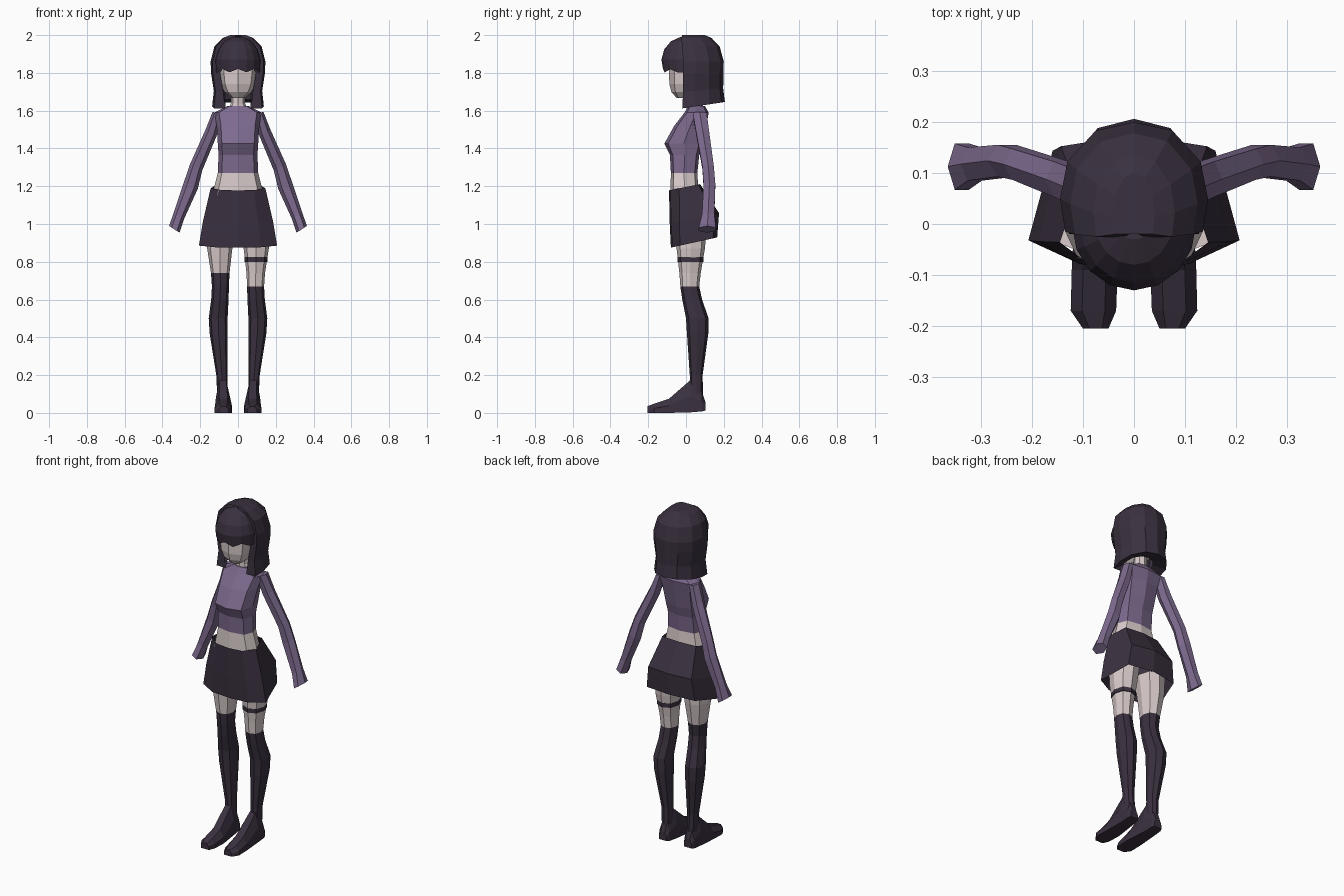
import bpy, bmesh, math

if "Cube" in bpy.data.objects:
    bpy.data.objects.remove(bpy.data.objects["Cube"])


def material(name, rgb):
    m = bpy.data.materials.new(name)
    m.diffuse_color = (*rgb, 1)
    m.use_nodes = True
    m.node_tree.nodes["Principled BSDF"].inputs["Base Color"].default_value = m.diffuse_color
    return m


LILAC = material("lilac_cloth", (0.205, 0.144, 0.27))
SKIN = material("pale_skin", (0.70, 0.60, 0.60))
DARK = material("dark_plum", (0.042, 0.030, 0.050))


def loft(name, rows, mats, closed=True, cap=(True, True), rule=None, side=1):
    """Join rows of points into a flat-shaded skin; side=-1 mirrors it in x."""
    bm = bmesh.new()
    vr = [[bm.verts.new((x * side, y, z)) for x, y, z in r] for r in rows]
    n = len(vr[0])
    for a, b in zip(vr, vr[1:]):
        for i in range(n if closed else n - 1):
            j = (i + 1) % n
            bm.faces.new((a[i], a[j], b[j], b[i]))
    if cap[0]:
        bm.faces.new(vr[0])
    if cap[1]:
        bm.faces.new(vr[-1])
    bmesh.ops.remove_doubles(bm, verts=bm.verts, dist=0.0005)
    bmesh.ops.recalc_face_normals(bm, faces=bm.faces)
    if rule:
        for f in bm.faces:
            f.material_index = rule(f.calc_center_median())
    me = bpy.data.meshes.new(name)
    bm.to_mesh(me)
    bm.free()
    for m in mats:
        me.materials.append(m)
    ob = bpy.data.objects.new(name, me)
    bpy.context.collection.objects.link(ob)
    return ob


def ring(x0, x1, y0, y1, z, tilt=0.0, n=8, p=1.0):
    """Rounded ring filling a box in plan, optionally tilted along x."""
    cx, cy, pts = (x0 + x1) / 2, (y0 + y1) / 2, []
    for i in range(n):
        c, s = math.cos(i * math.tau / n), math.sin(i * math.tau / n)
        dx = math.copysign(abs(c) ** p, c) * (x1 - x0) / 2
        dy = math.copysign(abs(s) ** p, s) * (y1 - y0) / 2
        pts.append((cx + dx, cy + dy, z + tilt * dx))
    return pts


def sym(half):
    """Mirror a half outline whose last point lies on x = 0."""
    return half + [(-x, y, z) for x, y, z in reversed(half[:-1])]


# torso: bare waist below, cropped top above
torso = [(.138, -.083, .068, 1.15), (.107, -.08, .06, 1.27), (.103, -.085, .07, 1.365),
         (.107, -.115, .09, 1.425), (.113, -.062, .108, 1.52), (.125, -.008, .12, 1.59),
         (.055, .012, .10, 1.625)]
loft("torso", [ring(-w, w, a, b, z, p=0.65) for w, a, b, z in torso], [LILAC, SKIN],
     rule=lambda c: 1 if c.z < 1.27 else 0)

# neck and head
loft("neck", [ring(-w, w, .015, .09, z) for w, z in ((.055, 1.60), (.037, 1.64), (.035, 1.74))], [SKIN])
head = [(.035, -.05, .03, 1.668), (.072, -.078, .09, 1.70), (.092, -.088, .12, 1.74),
        (.10, -.09, .13, 1.80), (.095, -.085, .13, 1.90)]
loft("head", [ring(-w, w, a, b, z, p=0.85) for w, a, b, z in head], [SKIN])


# long hair: sheet wrapped round the sides and back, open at the face
def hair_row(w, inner, yf, yb, z, slope):
    d = yb - yf
    half = [(inner, yf), (w * .93, yf), (w, yf + .3 * d), (w * .9, yf + .64 * d),
            (w * .52, yf + .92 * d), (0, yb)]
    return sym([(x, y, z + slope * (y - yf)) for x, y in half])


hair = [(.075, .065, -.005, .12, 1.65, .1), (.137, .068, -.02, .206, 1.612, .15),
        (.128, .078, -.015, .197, 1.70, .08), (.143, .095, -.015, .198, 1.80, 0),
        (.145, .06, -.015, .2, 1.86, 0), (.125, .04, -.02, .178, 1.94, 0),
        (.08, .02, -.025, .135, 1.985, 0), (.04, .01, -.02, .1, 2.0, 0)]
loft("back_hair", [hair_row(*r) for r in hair], [DARK], closed=False, cap=(False, True))

# fringe over the forehead, with a zigzag hem
fringe = [(.098, -.088, 1.83, 0), (.118, -.122, 1.803, .018), (.122, -.13, 1.87, 0),
          (.105, -.115, 1.925, 0), (.075, -.08, 1.967, 0), (.035, -.03, 1.99, 0)]
rows = []
for w, yf, z, zig in fringe:
    rows.append([(w * math.cos(k * math.pi / 8), yf * math.sin(k * math.pi / 8),
                  z + (zig if k in (2, 4, 6) else 0)) for k in range(9)])
loft("fringe", rows, [DARK], closed=False, cap=(False, True))


# skirt: flared, fuller at the back, open underneath
def skirt_row(w, yf, yb, z, slope):
    half = [(0, yf), (w * .58, yf + .008), (w, yf * .4), (w * .77, yb * .87), (0, yb)]
    pts = [(x, y, z + slope * (y - yf)) for x, y in half]
    return pts + [(-x, y, zz) for x, y, zz in reversed(pts[1:-1])]


skirt = [(.145, -.09, .075, 1.178, .2), (.186, -.086, .175, 1.0, .22), (.207, -.08, .165, .875, .22)]
loft("skirt", [skirt_row(*r) for r in skirt], [DARK], cap=(False, False))

# limbs, built for +x and mirrored
arm = [(.085, .135, .03, .115, 1.59, .1), (.113, .173, .048, .128, 1.482, .5),
       (.19, .255, .082, .152, 1.298, .5), (.213, .286, .088, .16, 1.204, .5),
       (.284, .34, .08, .155, 1.045, .55), (.31, .365, .06, .165, .972, .65)]
leg = [(.015, .165, -.06, .11, .98), (.03, .163, -.05, .1, .87), (.045, .143, -.035, .078, .74),
       (.048, .138, -.03, .07, .67), (.05, .142, -.02, .085, .60), (.055, .155, 0, .12, .50),
       (.055, .15, .005, .118, .42), (.055, .115, .02, .088, .20), (.055, .11, .02, .09, .09)]
foot = [(.102, .058, .108, .012, .06), (.085, .05, .115, .008, .11), (.025, .045, .116, .003, .175),
        (-.09, .032, .122, 0, .075), (-.17, .035, .124, 0, .048), (-.205, .05, .1, 0, .035)]


def foot_row(y, x0, x1, z0, z1):
    m, q, h = (x0 + x1) / 2, (x1 - x0) / 4, z0 + (z1 - z0) * .5
    return [(x0, y, z0), (x1, y, z0), (x1, y, h), (m + q, y, z1), (m - q, y, z1), (x0, y, h)]


for side, word, top in ((1, "left", .67), (-1, "right", .74)):
    loft(word + "_sleeve", [ring(*r, n=6) for r in arm], [LILAC], side=side)
    # stocking top is higher on one leg
    loft(word + "_leg", [ring(*r, p=.85) for r in leg], [SKIN, DARK], side=side,
         rule=lambda c: 1 if c.z < top else 0)
    loft(word + "_foot", [foot_row(*r) for r in foot], [DARK], side=side)

# thigh band on one leg only
loft("thigh_band", [ring(.034, .156, -.046, .093, z, p=.85) for z in (.80, .825)], [DARK])
